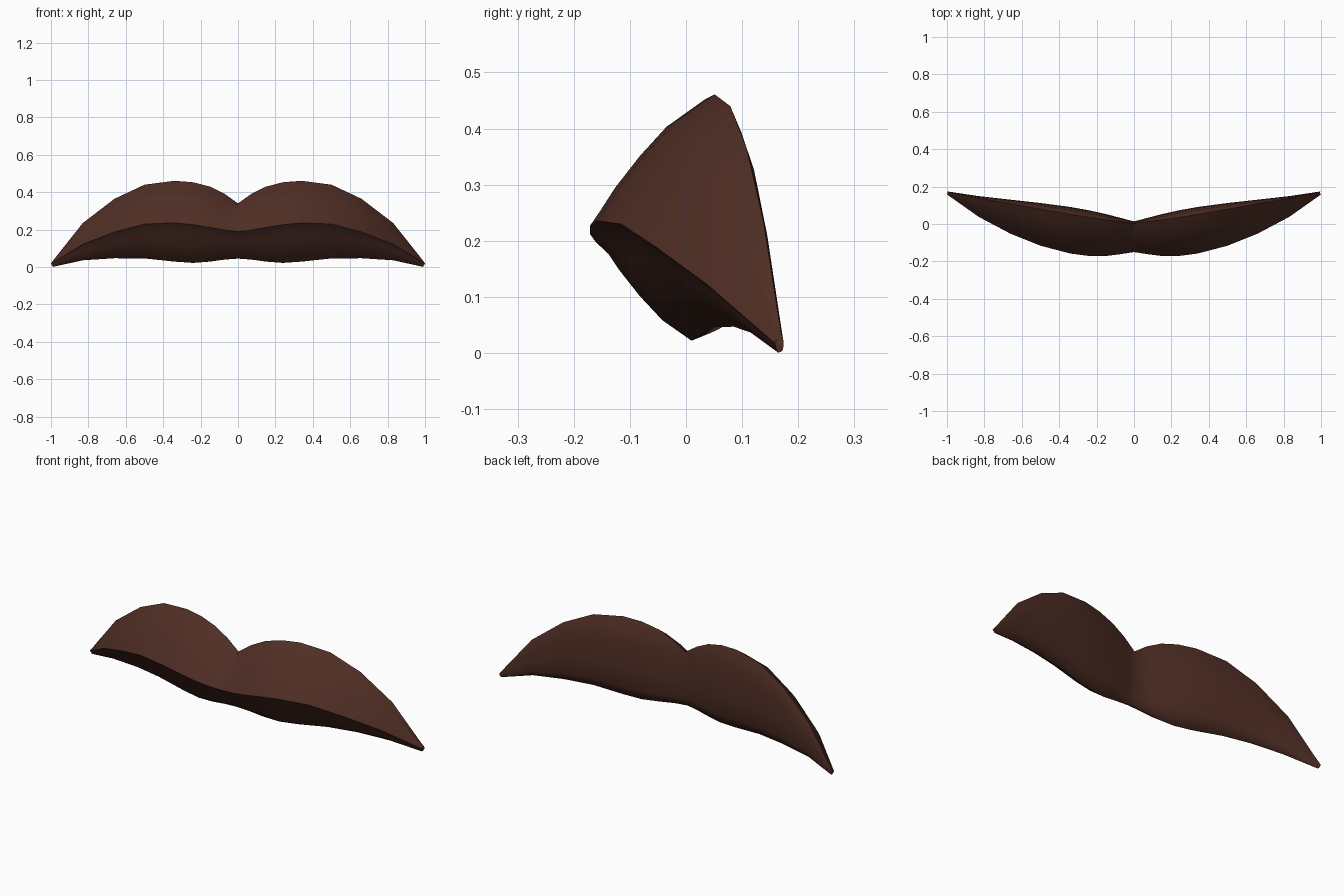
import bpy, bmesh, math

if "Cube" in bpy.data.objects:
    bpy.data.objects.remove(bpy.data.objects["Cube"])

# Stations along one wing: x, top z, bottom z, ridge z, ridge y, back y, top y, bottom y
stations = [
    (0.00, 0.340, 0.045, 0.190, -0.150, 0.014, 0.004, -0.010),
    (0.07, 0.390, 0.040, 0.198, -0.161, 0.032, 0.012, -0.006),
    (0.15, 0.430, 0.029, 0.212, -0.171, 0.053, 0.022, 0.000),
    (0.24, 0.453, 0.022, 0.227, -0.171, 0.073, 0.035, 0.010),
    (0.34, 0.461, 0.029, 0.236, -0.158, 0.091, 0.051, 0.024),
    (0.50, 0.440, 0.046, 0.230, -0.116, 0.112, 0.079, 0.052),
    (0.66, 0.365, 0.047, 0.188, -0.052, 0.130, 0.108, 0.085),
    (0.83, 0.235, 0.036, 0.122, 0.038, 0.149, 0.138, 0.117),
    (0.99, 0.032, 0.001, 0.018, 0.158, 0.174, 0.170, 0.164),
]


def section(x, zt, zb, zr, yr, yb, yt, yo):
    """Closed outline: top, bulged front with rounded ridge, bottom, slightly domed back."""
    def mix(za, ya, zc, yc, t, bulge):
        return (ya + (yc - ya) * t - bulge * (yb - yr), za + (zc - za) * t)
    h = zt - zb
    pts = [(yt, zt)]
    pts += [mix(zt, yt, zr, yr, t, b) for t, b in
            ((0.22, 0.10), (0.45, 0.10), (0.7, 0.07), (0.88, 0.025))]
    pts += [(yr, zr)]
    pts += [mix(zr, yr, zb, yo, t, b) for t, b in
            ((0.14, -0.01), (0.35, 0.035), (0.6, 0.065), (0.84, 0.065))]
    d = yb - yo
    pts += [(yo, zb), (yo + d * 0.5, zb + h * 0.03), (yo + d * 0.85, zb + h * 0.15),
            (yb, zb + h * 0.4), (yb - (yb - yt) * 0.12, zb + h * 0.68),
            (yb - (yb - yt) * 0.4, zb + h * 0.88)]
    tip = 0.01 if x > 0.95 else 0.0     # slanted wing tip
    return [(x + tip * (1 - abs(z - zr) / (h * 0.5)), y, z) for y, z in pts]


# Loft one wing, then mirror it
bm = bmesh.new()
rings = [[bm.verts.new(p) for p in section(*s)] for s in stations]
n = len(rings[0])
for a, b in zip(rings, rings[1:]):
    for i in range(n):
        j = (i + 1) % n
        bm.faces.new((a[i], a[j], b[j], b[i]))
bm.faces.new(rings[-1])
geom = bmesh.ops.duplicate(bm, geom=bm.verts[:] + bm.edges[:] + bm.faces[:])["geom"]
for v in geom:
    if isinstance(v, bmesh.types.BMVert):
        v.co.x *= -1
bmesh.ops.remove_doubles(bm, verts=bm.verts[:], dist=0.0005)
bmesh.ops.recalc_face_normals(bm, faces=bm.faces[:])
mesh = bpy.data.meshes.new("moustache")
bm.to_mesh(mesh)
bm.free()

moustache = bpy.data.objects.new("moustache", mesh)
bpy.context.collection.objects.link(moustache)
brown = bpy.data.materials.new("dark brown")
brown.diffuse_color = (0.078, 0.027, 0.018, 1)
brown.use_nodes = True
brown.node_tree.nodes["Principled BSDF"].inputs["Base Color"].default_value = brown.diffuse_color
mesh.materials.append(brown)

bpy.context.view_layer.objects.active = moustache
moustache.select_set(True)
bpy.ops.object.shade_smooth_by_angle(angle=math.radians(50))
